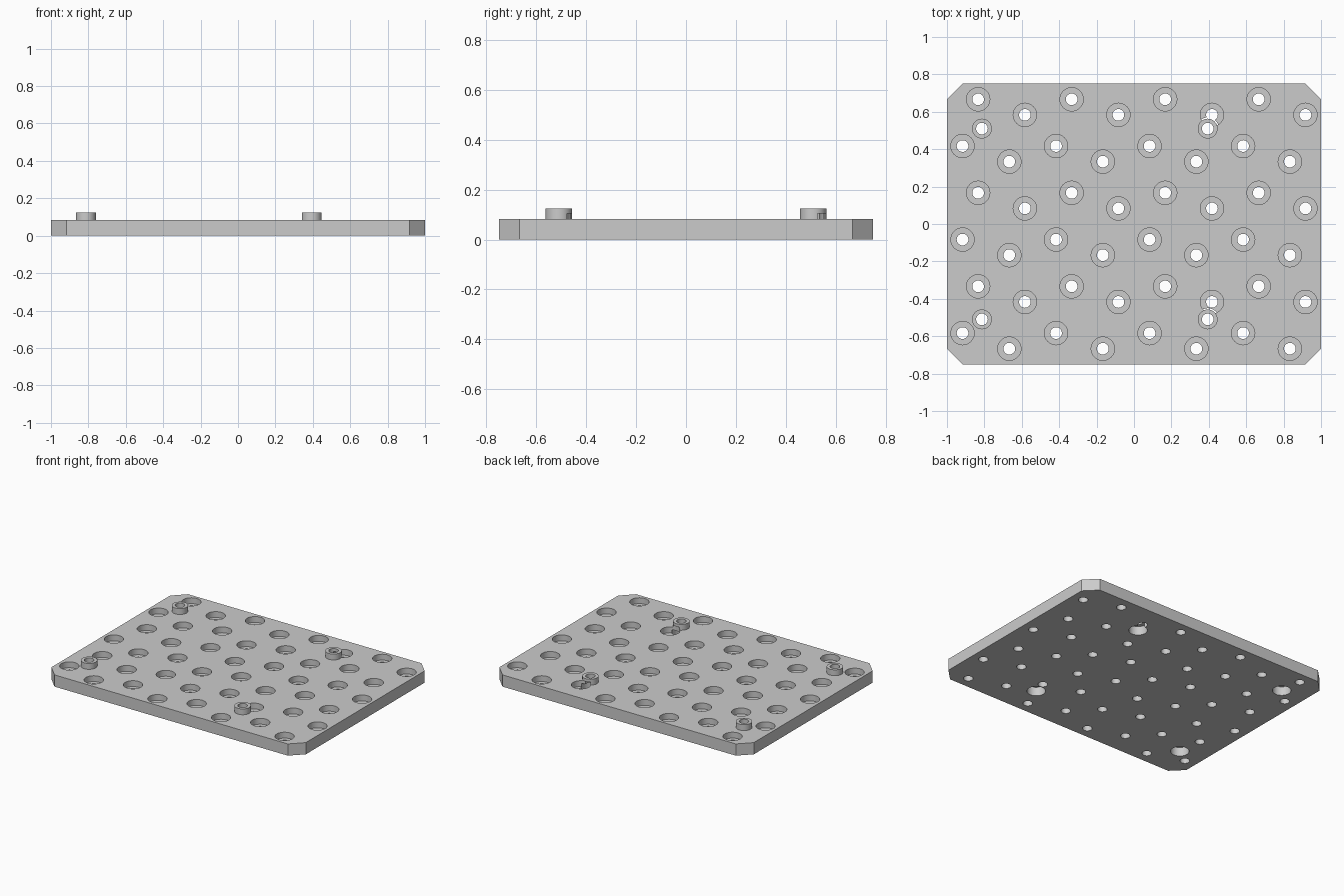
import bpy
import bmesh
from mathutils import Matrix

if "Cube" in bpy.data.objects:
    bpy.data.objects.remove(bpy.data.objects["Cube"])

THICK = 1 / 12           # plate thickness, also the corner chamfer
HALF_X, HALF_Y = 1.0, 0.75

grey = bpy.data.materials.new("plain grey")
grey.use_nodes = True
grey.diffuse_color = (0.6, 0.6, 0.6, 1)
grey.node_tree.nodes["Principled BSDF"].inputs["Base Color"].default_value = grey.diffuse_color


def finish(name, bm):
    bmesh.ops.recalc_face_normals(bm, faces=bm.faces)
    mesh = bpy.data.meshes.new(name)
    bm.to_mesh(mesh)
    bm.free()
    mesh.materials.append(grey)
    obj = bpy.data.objects.new(name, mesh)
    bpy.context.collection.objects.link(obj)
    return obj


def cylinders(name, centres, radius, z0, z1):
    """One object holding an upright cylinder at every centre."""
    bm = bmesh.new()
    for x, y in centres:
        bmesh.ops.create_cone(bm, cap_ends=True, segments=32, radius1=radius, radius2=radius,
                              depth=z1 - z0, matrix=Matrix.Translation((x, y, (z0 + z1) / 2)))
    return finish(name, bm)


# Plate with clipped corners
bm = bmesh.new()
outline = []
for sx, sy in ((1, 1), (-1, 1), (-1, -1), (1, -1)):
    pair = [(sx * HALF_X, sy * (HALF_Y - THICK)), (sx * (HALF_X - THICK), sy * HALF_Y)]
    outline += pair if sx == sy else pair[::-1]
base = bm.faces.new([bm.verts.new((x, y, 0)) for x, y in outline])
top = bmesh.ops.extrude_face_region(bm, geom=[base])["geom"]
bmesh.ops.translate(bm, vec=(0, 0, THICK), verts=[v for v in top if isinstance(v, bmesh.types.BMVert)])
plate = finish("mounting_plate", bm)

# Staggered hole grid: four offset rows repeated down the plate, in twelfths
rows = ((8, -10), (7, -7), (5, -11), (4, -8))
holes = [((x + 6 * i) / 12, (y - 6 * k) / 12)
         for k in range(3) for y, x in rows for i in range(4)]
bosses = [(x, y) for x in (-0.813, 0.394) for y in (-0.51, 0.51)]

# Raised bosses, then counterbores, through holes and underside recesses
steps = (
    ("UNION", cylinders("bosses", bosses, 0.053, 0.072, 0.125)),
    ("DIFFERENCE", cylinders("counterbore_cutter", holes, 0.0625, 0.0417, 0.104)),
    ("DIFFERENCE", cylinders("hole_cutter", holes, 0.0312, -0.05, 0.06)),
    ("DIFFERENCE", cylinders("recess_cutter", bosses, 0.06, -0.05, 0.0625)),
    ("DIFFERENCE", cylinders("boss_bore_cutter", bosses, 0.0312, 0.03, 0.2)),
)
bpy.context.view_layer.objects.active = plate
plate.select_set(True)
for operation, tool in steps:
    tool.hide_render = True
    mod = plate.modifiers.new(tool.name, "BOOLEAN")
    mod.operation, mod.solver, mod.object = operation, "EXACT", tool
    bpy.ops.object.modifier_apply(modifier=mod.name)
    bpy.data.objects.remove(tool)

bpy.ops.object.shade_smooth_by_angle()
